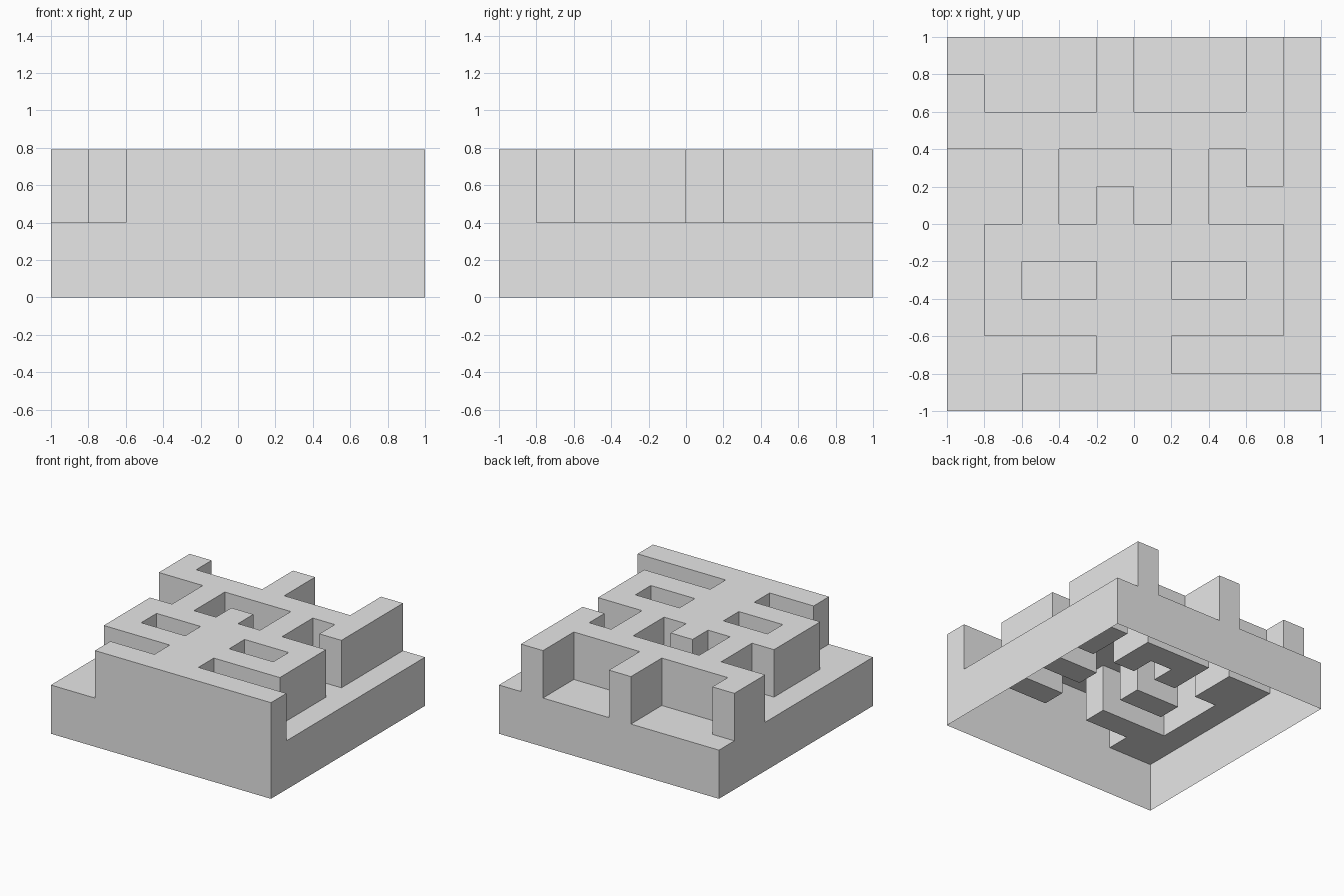
import bpy
import bmesh

if "Cube" in bpy.data.objects:
    bpy.data.objects.remove(bpy.data.objects["Cube"], do_unlink=True)

# Plan of the raised maze, back row first: '#' is raised, '.' is floor
PLAN = [
    "....#...#.",
    "#...#...#.",
    "#########.",
    "..#...#.#.",
    "..#.#.#...",
    ".########.",
    ".#..##..#.",
    ".########.",
    "....##....",
    "..########",
]
N = len(PLAN)
CELL = 2 / N
FLOOR, TOP = 0.4, 0.79


def height(col, row):
    """Surface height of a cell; zero outside the block."""
    if not (0 <= col < N and 0 <= row < N):
        return 0
    return TOP if PLAN[N - 1 - row][col] == "#" else FLOOR


def make_material(name, value):
    mat = bpy.data.materials.new(name)
    mat.use_nodes = True
    color = (value, value, value, 1)
    mat.diffuse_color = color
    mat.node_tree.nodes["Principled BSDF"].inputs["Base Color"].default_value = color
    return mat


bm = bmesh.new()


def quad(points):
    bm.faces.new([bm.verts.new(p) for p in points])


# Open-bottomed shell: cell tops, and outward walls wherever the height drops
for row in range(N):
    for col in range(N):
        h = height(col, row)
        x0, y0 = col * CELL - 1, row * CELL - 1
        x1, y1 = x0 + CELL, y0 + CELL
        corners = [(x0, y0), (x1, y0), (x1, y1), (x0, y1)]
        quad([(x, y, h) for x, y in corners])
        for side, (dc, dr) in enumerate([(0, -1), (1, 0), (0, 1), (-1, 0)]):
            low = height(col + dc, row + dr)
            a, b = corners[side], corners[(side + 1) % 4]
            levels = [z for z in (0, FLOOR, TOP) if low <= z <= h]
            for z0, z1 in zip(levels, levels[1:]):
                quad([(*a, z0), (*b, z0), (*b, z1), (*a, z1)])

bmesh.ops.remove_doubles(bm, verts=bm.verts, dist=0.001)

mesh = bpy.data.meshes.new("maze_block")
bm.to_mesh(mesh)
bm.free()
mesh.materials.append(make_material("light grey", 0.8))
block = bpy.data.objects.new("maze_block", mesh)
bpy.context.collection.objects.link(block)
